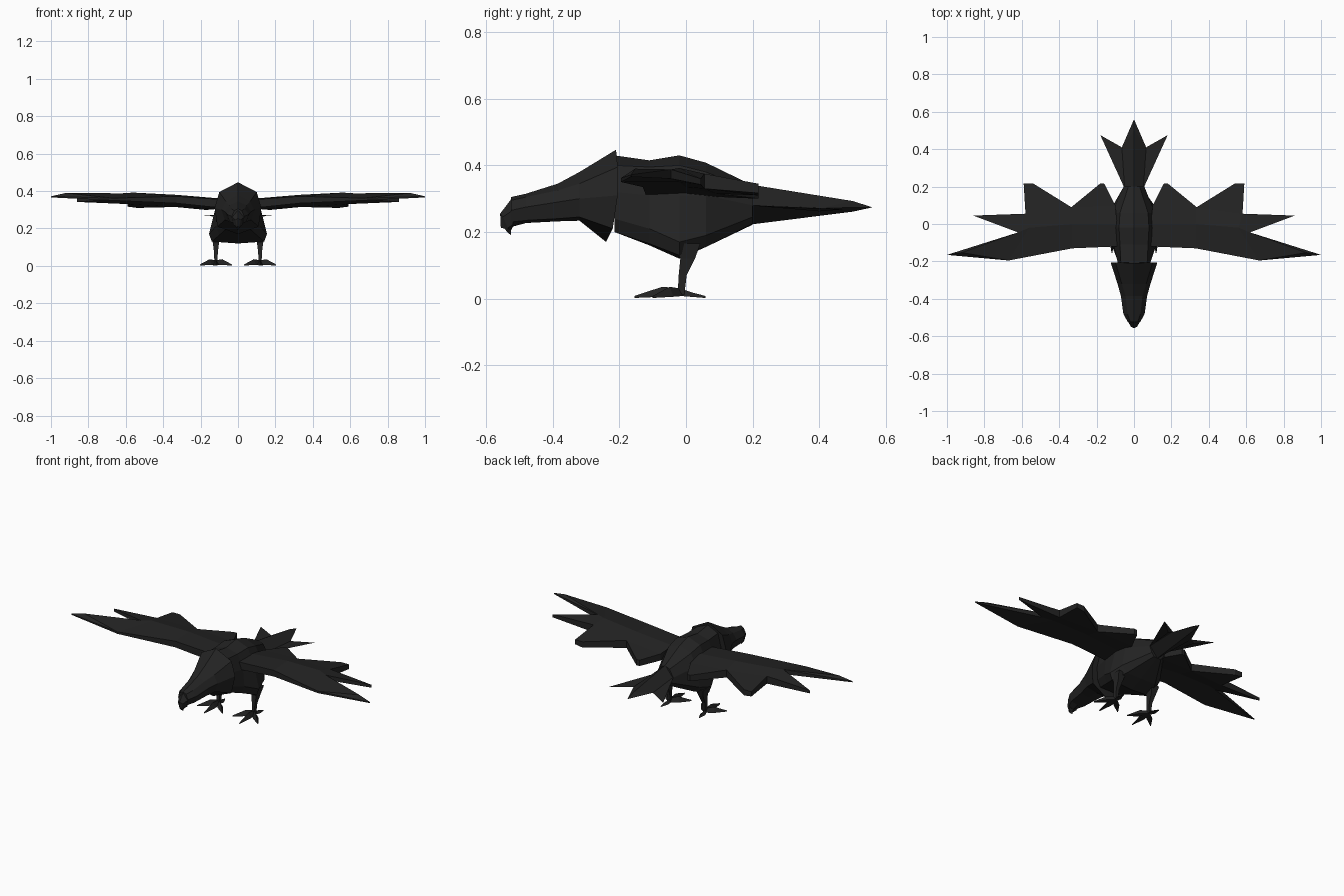
import bpy, bmesh
from mathutils import Vector

if "Cube" in bpy.data.objects:
    bpy.data.objects.remove(bpy.data.objects["Cube"])

black = bpy.data.materials.new("feather_black")
black.diffuse_color = (0.017, 0.017, 0.017, 1)
black.use_nodes = True
black.node_tree.nodes["Principled BSDF"].inputs["Base Color"].default_value = black.diffuse_color


def build(name, verts, faces):
    """Flat-shaded mesh object with consistent outward normals."""
    bm = bmesh.new()
    vs = [bm.verts.new(v) for v in verts]
    for f in faces:
        bm.faces.new([vs[i] for i in f])
    bmesh.ops.recalc_face_normals(bm, faces=bm.faces)
    me = bpy.data.meshes.new(name)
    bm.to_mesh(me)
    bm.free()
    me.materials.append(black)
    ob = bpy.data.objects.new(name, me)
    bpy.context.collection.objects.link(ob)
    return ob


def loft(name, rings):
    """Bridge closed rings of equal size and cap both ends."""
    n = len(rings[0])
    verts = [v for r in rings for v in r]
    faces = [(k * n + i, k * n + (i + 1) % n, (k + 1) * n + (i + 1) % n, (k + 1) * n + i)
             for k in range(len(rings) - 1) for i in range(n)]
    faces += [tuple(range(n)), tuple(range(len(verts) - n, len(verts)))]
    return build(name, verts, faces)


def half_ring(half):
    """Full ring from half-section points, first and last on the centre plane."""
    return half + [(-x, y, z) for x, y, z in reversed(half[1:-1])]


def section(y, *pts):
    return half_ring([(x, y, z) for x, z in pts])


# Body
loft("body", [
    section(-.215, (0, .43), (.07, .40), (.085, .32), (.08, .24), (.06, .20), (0, .20)),
    section(-.11, (0, .415), (.075, .395), (.11, .31), (.12, .21), (.10, .165), (0, .16)),
    section(-.02, (0, .43), (.08, .40), (.12, .31), (.155, .17), (.14, .13), (0, .12)),
    section(.06, (0, .408), (.075, .38), (.112, .31), (.135, .19), (.10, .155), (0, .155)),
    section(.20, (0, .34), (.03, .325), (.055, .28), (.04, .245), (.025, .225), (0, .222)),
])

# Head with overhanging collar
loft("head", [
    half_ring([(0, -.21, .447), (.10, -.205, .395), (.125, -.205, .31), (.11, -.22, .21), (0, -.24, .17)]),
    half_ring([(0, -.32, .38), (.065, -.32, .345), (.088, -.32, .30), (.07, -.32, .245), (0, -.32, .234)]),
    section(-.385, (0, .345), (.045, .325), (.07, .29), (.055, .24), (0, .232)),
    section(-.48, (0, .315), (.035, .305), (.057, .275), (.045, .235), (0, .227)),
    section(-.525, (0, .305), (.02, .295), (.033, .265), (.025, .23), (0, .215)),
])

# Hooked beak
loft("beak", [
    section(-.52, (0, .305), (.033, .265), (.026, .222), (0, .215)),
    half_ring([(0, -.558, .255), (.016, -.55, .245), (.014, -.535, .212), (0, -.525, .205)]),
    half_ring([(0, -.556, .213), (.006, -.545, .21), (.005, -.535, .198), (0, -.525, .19)]),
])

# Forked tail: edge outline with ridge above and keel below
edge = [(.05, .19, .28), (.18, .475, .268), (.065, .41, .272), (0, .56, .274),
        (-.065, .41, .272), (-.18, .475, .268), (-.05, .19, .28)]
tail_v = edge + [(0, .19, .343), (0, .50, .293), (0, .19, .222), (0, .50, .261)]
tail_f = [(7, 6, 0), (9, 0, 6)]
for top, tip in ((7, 8), (9, 10)):
    tail_f += [(top, 0, 2, tip), (0, 1, 2), (2, 3, tip), (tip, 3, 4), (4, 5, 6), (top, tip, 4, 6)]
# thin fork feathers get separate under faces
tail_v += [(.09, .40, .262), (-.09, .40, .262)]
tail_f = [f for f in tail_f if f not in ((0, 1, 2), (4, 5, 6))]
tail_f += [(0, 1, 2), (0, 1, 11), (1, 2, 11), (0, 2, 11), (4, 5, 6), (5, 6, 12), (4, 5, 12), (4, 6, 12)]
build("tail", tail_v, [f for f in tail_f if f not in ((0, 2, 11), (4, 6, 12))])

# Wing: outline plus spine points as (x, y, top z, bottom z)
wing = [(.09, -.12, .355, .31), (.33, -.13, .372, .335), (.67, -.195, .362, .35), (1, -.165, .372, .366),
        (.62, -.045, .388, .36), (.86, .045, .36, .342), (.58, .055, .375, .33), (.59, .217, .345, .317),
        (.54, .217, .345, .31), (.335, .09, .36, .315), (.18, .217, .335, .30), (.16, .217, .335, .30),
        (.10, .10, .345, .305),
        (.09, 0, .36, .315), (.33, 0, .38, .335), (.56, -.02, .392, .35), (.92, -.153, .39, .366)]
wing_faces = [(0, 1, 14, 13), (1, 2, 15, 14), (2, 3, 16), (2, 16, 4, 15), (3, 4, 16), (15, 4, 5, 6),
              (14, 15, 6, 9), (6, 7, 8, 9), (13, 14, 9, 12), (9, 10, 11, 12)]
n, rim = len(wing), 13
for side, label in ((1, "right"), (-1, "left")):
    verts = [(side * x, y, t) for x, y, t, b in wing] + [(side * x, y, b) for x, y, t, b in wing]
    faces = wing_faces + [tuple(i + n for i in f) for f in wing_faces]
    faces += [(i, i + 1, i + 1 + n, i + n) for i in range(rim - 1)]
    faces += [(12, 13, 13 + n, 12 + n), (13, 0, n, 13 + n)]
    build(label + "_wing", verts, faces)


def square(c, rx, ry):
    x, y, z = c
    return [(x - rx, y - ry, z), (x + rx, y - ry, z), (x + rx, y + ry, z), (x - rx, y + ry, z)]


def toe(name, start, tip, lift):
    """Tapered toe with a raised knuckle, ending in a claw point."""
    a, b = Vector(start), Vector(tip)
    s = (b - a).cross(Vector((0, 0, 1))).normalized()
    up = Vector((0, 0, 1))
    rings = []
    for t, w, h in ((0, .009, .022), (.4, .016, lift), (1, .002, .006)):
        p = a.lerp(b, t)
        rings.append([p - s * w, p + s * w, p + up * h])
    loft(name, rings)


# Legs and feet
for side, label in ((1, "right"), (-1, "left")):
    x = .118 * side
    loft(label + "_leg", [square((x, .005, .165), .026, .038), square((x, .005, .12), .016, .022),
                          square((x, -.01, .07), .010, .012), square((x, -.015, .012), .008, .010)])
    for part, dx, y in (("middle", 0, -.155), ("inner", -.085, -.10), ("outer", .085, -.10), ("back", .01, .058)):
        toe(f"{label}_{part}_toe", (x, -.015, .008), (x + side * dx, y, .002), .03 if y < 0 else .014)
